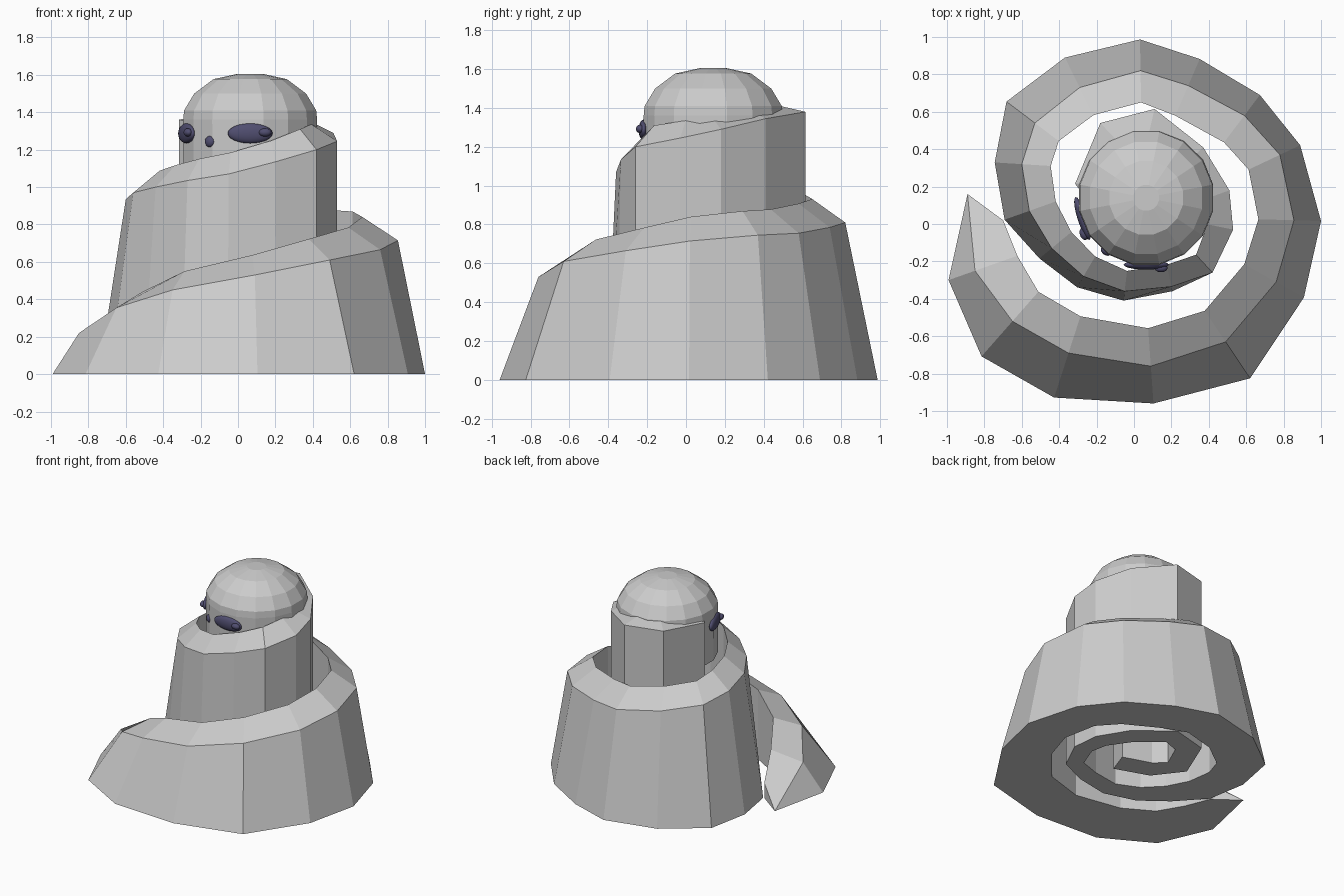
import bpy, bmesh, math
from mathutils import Vector, Matrix

if "Cube" in bpy.data.objects:
    bpy.data.objects.remove(bpy.data.objects["Cube"])


def material(name, rgb):
    m = bpy.data.materials.new(name)
    m.diffuse_color = (*rgb, 1)
    m.use_nodes = True
    m.node_tree.nodes["Principled BSDF"].inputs["Base Color"].default_value = m.diffuse_color
    return m


GREY = material("stone grey", (0.6, 0.6, 0.6))
DARK = material("dark violet", (0.08, 0.075, 0.16))


def make_object(name, bm, mat):
    bmesh.ops.recalc_face_normals(bm, faces=bm.faces)
    me = bpy.data.meshes.new(name)
    bm.to_mesh(me)
    bm.free()
    me.materials.append(mat)
    ob = bpy.data.objects.new(name, me)
    bpy.context.collection.objects.link(ob)
    return ob


def lerp_keys(keys, t):
    for (a, va), (b, vb) in zip(keys, keys[1:]):
        if t <= b:
            return va + (vb - va) * (t - a) / (b - a)
    return keys[-1][1]


# Coiled body: the shoulder edge climbs as a spiral from tail tip to neck
SHOULDER = [
    (-.89, .16, 0), (-.85, -.25, .22), (-.65, -.52, .355), (-.35, -.69, .45),
    (.09, -.76, .53), (.49, -.63, .61), (.76, -.31, .665), (.855, .02, .715),
    (.78, .37, .745), (.59, .58, .755), (.29, .74, .785), (.035, .82, .81),
    (-.29, .73, .85), (-.53, .54, .89), (-.60, .32, .935), (-.56, .07, .97),
    (-.44, -.13, 1.0), (-.27, -.28, 1.035), (-.05, -.36, 1.07), (.20, -.335, 1.135),
    (.42, -.26, 1.2), (.53, -.03, 1.245), (.51, .18, 1.29), (.37, .41, 1.345),
    (.11, .615, 1.38), (-.18, .54, 1.38), (-.315, .215, 1.36), (-.15, 0, 1.33),
    (.114, -.093, 1.3)]
FLARE = [(0, 0), (1, .15), (2, .25), (3, .25), (4, .2), (5, .235), (6, .17), (7, .145),
         (8, .12), (10, .155), (13, .19), (14, .145), (15, .14), (16, .085), (18, .05), (20, 0)]
WIDTH = [(0, .2), (1, .24), (2, .21), (5, .2), (11, .17), (15, .15), (18, .11),
         (21, .14), (25, .19), (28, .18)]
RISE = [(0, .12), (1, .07), (3, .1), (7, .125), (18, .115), (20, .11), (22, .07), (24, .04)]

bm = bmesh.new()
sections = []
last = len(SHOULDER) - 1
for i, (x, y, z) in enumerate(SHOULDER):
    p = Vector((x, y, 0))
    t = Vector(SHOULDER[min(i + 1, last)]) - Vector(SHOULDER[max(i - 1, 0)])
    inward = Vector((-t.y, t.x, 0)).normalized()
    foot = p - inward * lerp_keys(FLARE, i)
    crest = p + inward * lerp_keys(WIDTH, i)
    if i == 0:
        crest = Vector((-.7, .02, 0))
    top = z + lerp_keys(RISE, i)
    pts = [foot, p + Vector((0, 0, z)), crest + Vector((0, 0, top)), crest]
    sections.append([bm.verts.new(q) for q in pts])
for a, b in zip(sections, sections[1:]):
    for k in range(4):
        n = (k + 1) % 4
        bm.faces.new((a[k], b[k], b[n], a[n]))
bm.faces.new(sections[0])
bm.faces.new(sections[-1])
bmesh.ops.remove_doubles(bm, verts=bm.verts, dist=0.001)
make_object("coiled_body", bm, GREY)

# Domed head, open underneath
CENTRE = Vector((.065, .14, 0))
SIDES = 16
PROFILE = [(.362, 1.0), (.365, 1.36), (.36, 1.41), (.305, 1.5), (.2, 1.577), (.07, 1.605)]
bm = bmesh.new()
rings = []
for r, z in PROFILE:
    ring = []
    for k in range(SIDES):
        a = math.tau * (k + .5) / SIDES
        ring.append(bm.verts.new(CENTRE + Vector((r * math.cos(a), r * math.sin(a), z))))
    rings.append(ring)
for a, b in zip(rings, rings[1:]):
    for k in range(SIDES):
        n = (k + 1) % SIDES
        bm.faces.new((a[k], a[n], b[n], b[k]))
bm.faces.new(rings[-1])
make_object("head", bm, GREY)


# Face parts: flattened beads lying against the head
def bead(name, degrees, shift, z, radial, half_width, half_height, out=0.0):
    a = math.radians(degrees)
    normal = Vector((math.cos(a), math.sin(a), 0))
    tangent = Vector((-math.sin(a), math.cos(a), 0))
    place = CENTRE + normal * (.358 + out) + tangent * shift + Vector((0, 0, z))
    bm = bmesh.new()
    m = (Matrix.Translation(place) @ Matrix.Rotation(a, 4, 'Z')
         @ Matrix.Diagonal((radial, half_width, half_height, 1)))
    bmesh.ops.create_uvsphere(bm, u_segments=20, v_segments=12, radius=1, matrix=m)
    for f in bm.faces:
        f.smooth = True
    make_object(name, bm, DARK)


FACING = 234
for side, name in ((1, "left"), (-1, "right")):
    angle = FACING + side * 36
    bead(name + "_eye", angle, 0, 1.287, .026, .12, .053)
    bead(name + "_eye_glint", angle, .08, 1.292, .022, .034, .022, .018)
bead("nose", FACING - 1, 0, 1.243, .02, .03, .03)
